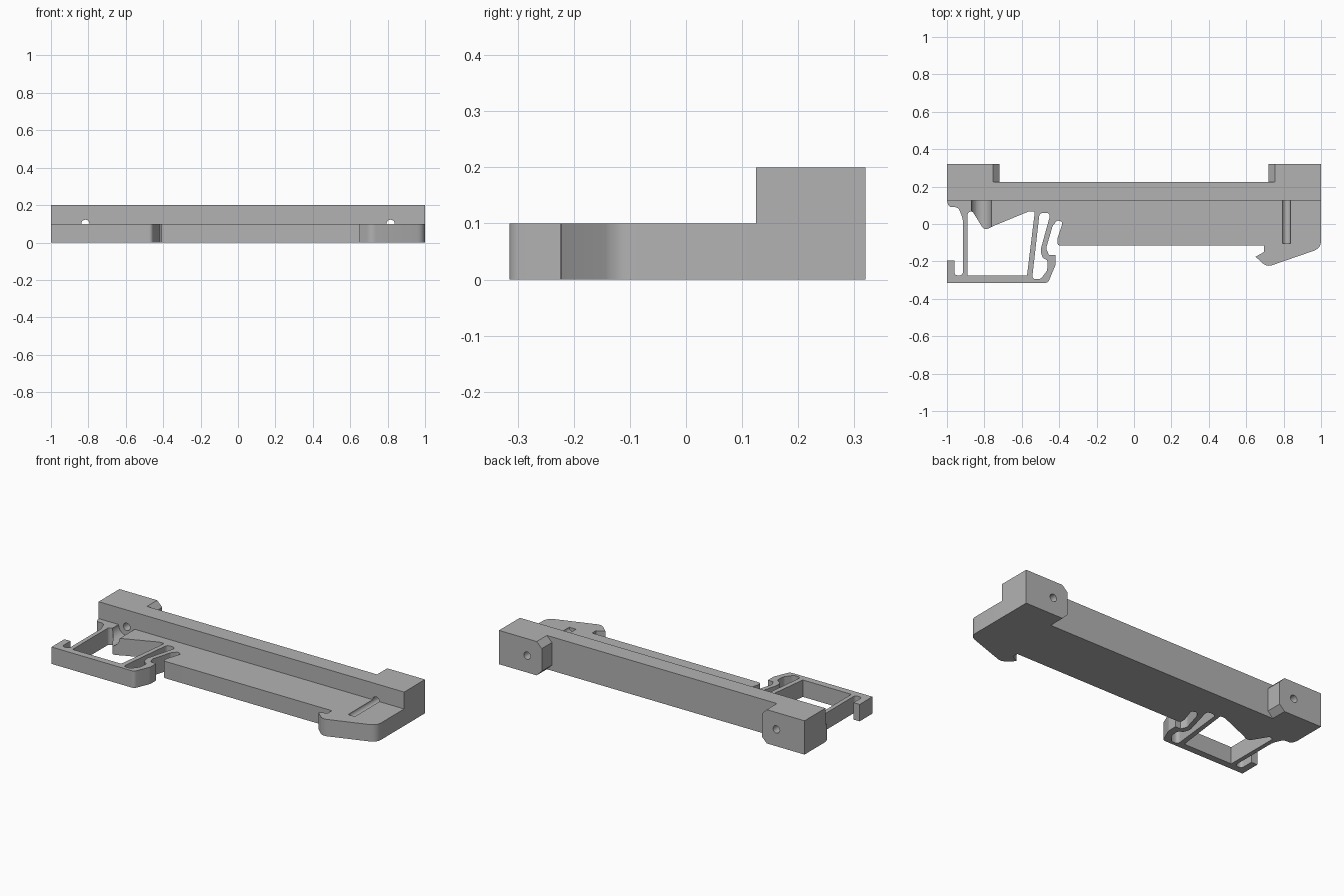
import bpy, bmesh
from math import tan, radians
from mathutils import Vector, Matrix

cube = bpy.data.objects.get("Cube")
if cube:
    bpy.data.objects.remove(cube, do_unlink=True)

grey = bpy.data.materials.new("plain grey plastic")
grey.use_nodes = True
colour = (0.45, 0.45, 0.45, 1)
grey.diffuse_color = colour
grey.node_tree.nodes["Principled BSDF"].inputs["Base Color"].default_value = colour


def rounded(points, steps=6):
    """Round each (x, y, radius) corner; a missing radius stays sharp."""
    out = []
    for i, p in enumerate(points):
        corner = Vector(p[:2])
        radius = p[2] if len(p) > 2 else 0
        if not radius:
            out.append(corner)
            continue
        before = Vector(points[i - 1][:2]) - corner
        after = Vector(points[(i + 1) % len(points)][:2]) - corner
        reach = min(radius / tan(before.angle(after) / 2),
                    before.length * 0.48, after.length * 0.48)
        a, b = corner + before.normalized() * reach, corner + after.normalized() * reach
        for s in range(steps + 1):
            t = s / steps
            out.append(a * (1 - t) ** 2 + corner * 2 * t * (1 - t) + b * t * t)
    return out


def add_object(name, bm):
    bmesh.ops.recalc_face_normals(bm, faces=bm.faces)
    mesh = bpy.data.meshes.new(name)
    bm.to_mesh(mesh)
    bm.free()
    mesh.materials.append(grey)
    obj = bpy.data.objects.new(name, mesh)
    bpy.context.collection.objects.link(obj)
    return obj


def prism(name, points, low, high, along_y=False):
    """Extrude an outline along z, or an x-z outline along y."""
    bm = bmesh.new()
    def place(p, d):
        return (p.x, d, p.y) if along_y else (p.x, p.y, d)
    outline = rounded(points)
    face = bm.faces.new([bm.verts.new(place(p, low)) for p in outline])
    top = bmesh.ops.extrude_face_region(bm, geom=[face])["geom"]
    shift = Vector(place(Vector((0, 0)), high - low))
    bmesh.ops.translate(bm, vec=shift, verts=[g for g in top if isinstance(g, bmesh.types.BMVert)])
    return add_object(name, bm)


def rod(name, x, radius, front, back):
    """Cylinder along y at mid height."""
    bm = bmesh.new()
    bmesh.ops.create_cone(bm, cap_ends=True, segments=32, radius1=radius,
                          radius2=radius, depth=back - front)
    spot = Matrix.Translation((x, (front + back) / 2, MID))
    bmesh.ops.transform(bm, matrix=spot @ Matrix.Rotation(radians(90), 4, 'X'), verts=bm.verts)
    return add_object(name, bm)


def cut(obj, cutter):
    mod = obj.modifiers.new(cutter.name, 'BOOLEAN')
    mod.operation, mod.solver, mod.object = 'DIFFERENCE', 'EXACT', cutter
    cutter.hide_render = True
    cutter.hide_viewport = True
    cutter.display_type = 'WIRE'


MID, TOP = 0.1, 0.2
STEP, BAR_BACK, BACK = 0.125, 0.225, 0.32

# Thin plate with fixed hook, spring arms and latch frame
plate = prism("clip_plate", [
    (1, STEP), (1, -0.13, 0.06), (0.71, -0.23, 0.05), (0.65, -0.175),
    (0.695, -0.15), (0.695, -0.115), (-0.41, -0.115, 0.03), (-0.41, -0.08, 0.03),
    (-0.38, 0.01, 0.015), (-0.41, 0.02, 0.015), (-0.435, -0.01, 0.02),
    (-0.47, -0.13, 0.03), (-0.455, -0.165), (-0.42, -0.165), (-0.42, -0.22, 0.04),
    (-0.46, -0.315, 0.025), (-1, -0.315), (-1, -0.195), (-0.96, -0.195),
    (-0.96, -0.275, 0.02), (-0.915, -0.275, 0.02), (-0.915, 0.03, 0.1),
    (-0.94, 0.09, 0.03), (-0.99, 0.09, 0.03), (-1, STEP)], 0, MID)

# Openings in the latch
window = prism("window_cutter", [
    (-0.89, -0.275), (-0.572, -0.275), (-0.53, 0.068, 0.01), (-0.56, 0.068, 0.02),
    (-0.75, -0.01, 0.03), (-0.8, -0.035, 0.03), (-0.865, 0.07, 0.02),
    (-0.89, 0.06, 0.03)], -MID, TOP)
slot = prism("spring_slot_cutter", [
    (-0.545, -0.295, 0.03), (-0.505, 0.06, 0.025), (-0.445, 0.06, 0.025),
    (-0.5, -0.14, 0.05), (-0.49, -0.18, 0.03), (-0.46, -0.195, 0.03),
    (-0.465, -0.25, 0.03), (-0.5, -0.295, 0.03)], -MID, TOP)
cut(plate, window)
cut(plate, slot)

# Raised rear bar
bar = prism("rear_bar", [(-1, 0), (1, 0), (1, TOP), (-1, TOP)], STEP, BAR_BACK, True)
parts = [plate, bar]

# End lugs with bevelled inner corners, screw holes and grooves
for side, name, groove_radius, groove_front in (
        (-1, "right", 0.053, -0.06), (1, "left", 0.022, -0.105)):
    inner, bevel = 0.72, 0.033
    lug = prism(name + "_lug", [
        (side * x, z) for x, z in (
            (1, 0), (inner + bevel, 0), (inner, bevel),
            (inner, TOP - bevel), (inner + bevel, TOP), (1, TOP))],
        BAR_BACK, BACK, True)
    hole = rod(name + "_hole_cutter", side * 0.816, 0.022, 0, BACK + MID)
    groove = rod(name + "_groove_cutter", side * 0.816, groove_radius, groove_front, STEP + 0.05)
    cut(bar, hole)
    cut(lug, hole)
    cut(plate, groove)
    parts.append(lug)

# Smooth the rounded walls, keep edges crisp
bpy.ops.object.select_all(action='DESELECT')
for part in parts:
    part.select_set(True)
bpy.context.view_layer.objects.active = plate
bpy.ops.object.shade_smooth_by_angle(angle=radians(30))
